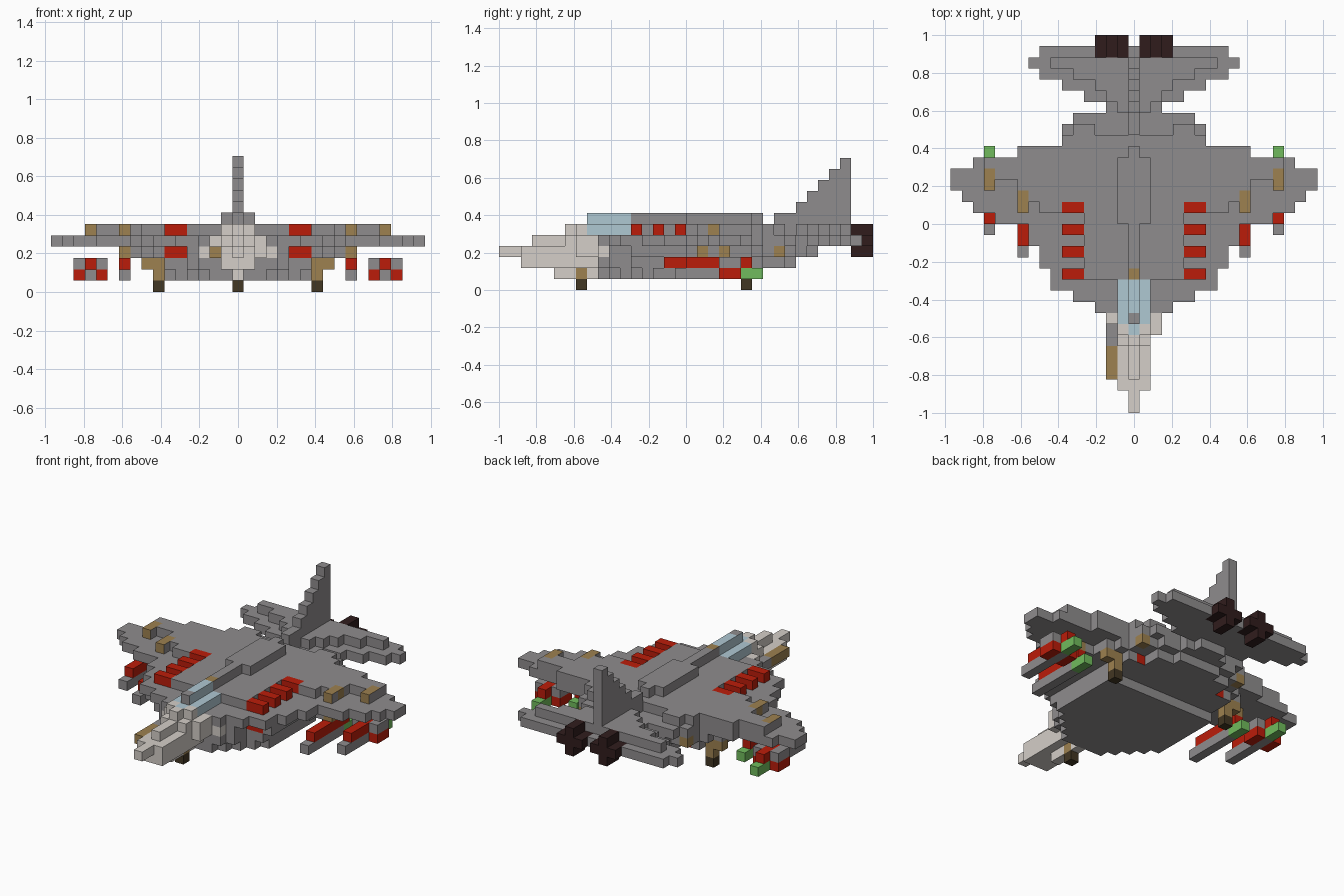
import bpy
import bmesh
from mathutils import Vector

cube = bpy.data.objects.get("Cube")
if cube:
    bpy.data.objects.remove(cube, do_unlink=True)

UNIT = 2 / 34  # edge of one block
cells = {}     # (x, y, z) block -> part name
colours = {}   # part name -> material


def material(name, colour):
    mat = bpy.data.materials.new(name)
    mat.use_nodes = True
    rgba = (*colour, 1)
    mat.diffuse_color = rgba
    mat.node_tree.nodes["Principled BSDF"].inputs["Base Color"].default_value = rgba
    return mat


grey = material("hull grey", (.275, .265, .27))
cream = material("pale nose", (.66, .62, .58))
red = material("red", (.5, .012, .003))
blue = material("canopy blue", (.43, .58, .65))
brown = material("brown", (.34, .22, .08))
tyre = material("dark tyre", (.055, .038, .017))
burnt = material("burnt exhaust", (.03, .012, .012))
green = material("green", (.165, .5, .11))


def fill(part, mat, xs, ys, zs, mirror=False):
    """Fill an inclusive range of blocks on each axis."""
    colours[part] = mat
    for x in range(xs[0], xs[1] + 1):
        for y in range(ys[0], ys[1] + 1):
            for z in range(zs[0], zs[1] + 1):
                cells[x, y, z] = part
                if mirror:
                    cells[-x, y, z] = part


def layer(part, mat, z, start, half_widths):
    """Stack symmetric rows from front to back at one height."""
    for y, half in enumerate(half_widths, start):
        fill(part, mat, (-half, half), (y, y), (z, z))


# Fuselage, wings and tailplane, layer by layer
layer("belly", grey, 1, 9, [2, 3, 4, 5] + [6] * 8)
layer("belly", grey, 2, 9, [3, 4, 4] + [6] * 12 + [4, 4, 2])
layer("lower_wing", grey, 3, 9, [3, 4, 4] + [7] * 5 + [8, 10, 10, 10] + [8] * 2 + [7, 6, 6, 4, 2, 1])
layer("main_wing", grey, 4, 9, [3, 5, 7, 7, 8, 8, 9, 9, 12, 14, 15, 16, 16, 14, 10, 6, 6, 5])
layer("tailplane", grey, 4, 27, [2, 4, 6, 8, 9, 8])
layer("upper_wing", grey, 5, 12, [4] * 6 + [8, 9, 10, 13, 13, 10, 6, 0, 0])
fill("upper_wing", grey, (4, 5), (25, 25), (5, 5), True)
layer("tailplane", grey, 5, 27, [1, 2, 3, 5, 7])
layer("spine", grey, 6, 12, [0] * 5 + [1] * 6 + [0])

# Upright tail fin in steps
fill("tail_fin", grey, (0, 0), (25, 31), (6, 6))
for step in range(5):
    fill("tail_fin", grey, (0, 0), (27 + step, 31), (7 + step, 7 + step))

# Nose, notched above the gun
layer("nose", cream, 1, 5, [0] * 4)
layer("nose", cream, 2, 2, [1] * 7)
layer("nose", cream, 3, 0, [0, 0] + [1] * 5 + [2, 2, 3])
layer("nose", cream, 4, 3, [0, 0, 0, 1, 2, 2])
layer("nose", cream, 5, 6, [0, 1])
del cells[-2, 7, 4]

# Cockpit canopy with a raised ridge, and the headrest behind it
fill("canopy", blue, (-1, 1), (8, 11), (5, 5))
fill("canopy", blue, (0, 0), (7, 7), (5, 5))
fill("canopy_ridge", blue, (0, 0), (8, 11), (6, 6))
fill("headrest", brown, (0, 0), (12, 12), (6, 6))

# Gun on the right of the nose
fill("gun_barrel", brown, (-2, -2), (3, 5), (3, 3))
fill("gun_mount", grey, (-2, -2), (6, 7), (3, 3))

# Red slats above, intakes below and their outlets at the back
for y in range(12, 19, 2):
    fill("wing_slats", red, (5, 6), (y, y), (5, 5), True)
fill("lower_intake", red, (5, 6), (12, 12), (3, 3), True)
fill("intake_outlets", red, (5, 5), (23, 23), (2, 2), True)

# Brown pylons through the wings
fill("inner_pylon", brown, (10, 10), (18, 19), (5, 5), True)
fill("inner_pylon", brown, (10, 10), (18, 18), (3, 4), True)
fill("inner_pylon", brown, (10, 10), (20, 20), (3, 3), True)
fill("outer_pylon", brown, (13, 13), (20, 21), (5, 5), True)
fill("rear_hull_marker", brown, (6, 6), (25, 25), (3, 3), True)

# Inner missiles
fill("inner_missile", grey, (10, 10), (14, 19), (1, 1), True)
fill("inner_missile_top", red, (10, 10), (15, 20), (2, 2), True)
fill("inner_missile_tail", green, (10, 10), (20, 21), (1, 1), True)

# Outer missiles with side fins
fill("outer_missile", grey, (13, 13), (16, 21), (1, 1), True)
fill("outer_missile", grey, (12, 14), (20, 21), (2, 2), True)
fill("outer_missile_top", red, (13, 13), (17, 22), (2, 2), True)
for x in (12, 14):
    fill("outer_missile_fins", red, (x, x), (20, 21), (1, 1), True)
fill("outer_missile_tail", green, (13, 13), (22, 23), (1, 1), True)

# Landing gear
fill("main_gear_leg", brown, (7, 7), (22, 22), (1, 2), True)
fill("main_gear_leg", brown, (8, 8), (22, 22), (2, 2), True)
fill("main_wheels", tyre, (7, 7), (22, 22), (0, 0), True)
fill("nose_gear_leg", brown, (0, 0), (7, 7), (1, 1))
fill("nose_wheel", tyre, (0, 0), (7, 7), (0, 0))

# Cross-shaped exhausts
fill("exhausts", burnt, (1, 3), (32, 33), (4, 4), True)
fill("exhausts", burnt, (2, 2), (32, 33), (3, 5), True)


def is_grey_trim(part, cell, axis):
    """Pick the faces of coloured parts that keep the hull colour."""
    if part in ("headrest", "outer_pylon"):
        return axis == 0
    if part == "inner_pylon":
        return axis == 0 and cell[1:] == (18, 5)
    if part == "intake_outlets":
        return axis != 1
    return part == "canopy_ridge" and cell[1] == 8 and axis != 0


def build(part):
    """Turn the exposed sides of one part's blocks into a mesh."""
    bm = bmesh.new()
    for cell in [c for c, owner in cells.items() if owner == part]:
        for axis in range(3):
            for sign in (-1, 1):
                n = Vector((0, 0, 0))
                n[axis] = sign
                if tuple(int(c + d) for c, d in zip(cell, n)) in cells:
                    continue
                u, v = Vector((0, 0, 0)), Vector((0, 0, 0))
                u[(axis + 1) % 3] = .5
                v[(axis + 2) % 3] = .5 * sign
                middle = Vector(cell) + Vector((0, .5 - 17, .5)) + n / 2
                corners = (middle - u - v, middle + u - v, middle + u + v, middle - u + v)
                face = bm.faces.new([bm.verts.new(p * UNIT) for p in corners])
                face.material_index = int(is_grey_trim(part, cell, axis))
    bmesh.ops.remove_doubles(bm, verts=bm.verts, dist=UNIT / 100)
    bmesh.ops.dissolve_limit(bm, angle_limit=.01, verts=bm.verts, edges=bm.edges,
                             delimit={"MATERIAL"})
    mesh = bpy.data.meshes.new(part)
    bm.to_mesh(mesh)
    bm.free()
    mesh.materials.append(colours[part])
    mesh.materials.append(grey)
    bpy.context.scene.collection.objects.link(bpy.data.objects.new(part, mesh))


for part_name in colours:
    build(part_name)
